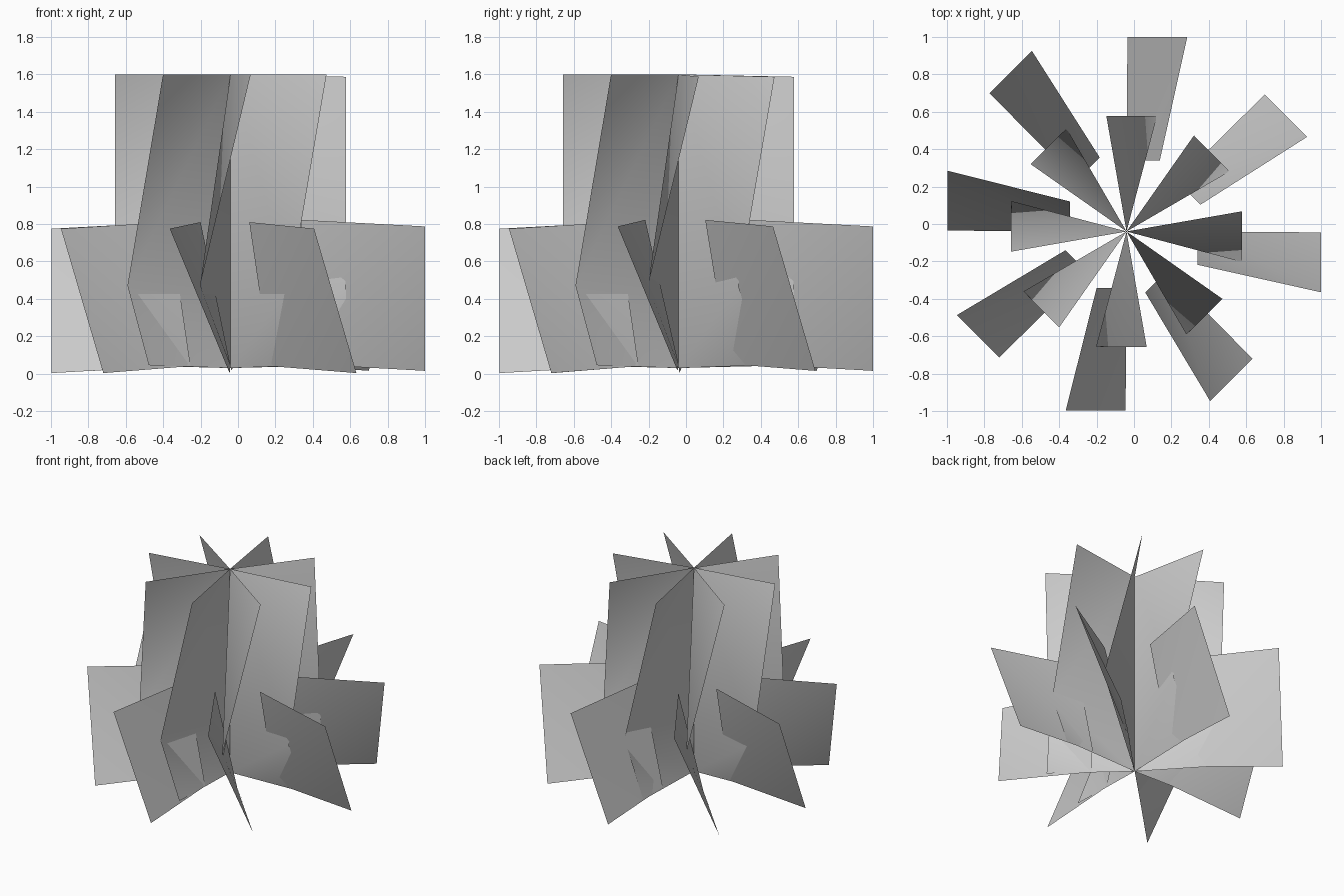
import bpy
from math import cos, sin, pi

if "Cube" in bpy.data.objects:
    bpy.data.objects.remove(bpy.data.objects["Cube"])

CENTRE = (-0.04, -0.04)   # shared axis of all leaf cards


def leaf_card(name, angle, points, faces):
    """points are (radius, sideways offset, height) about the shared axis."""
    c, s = cos(angle), sin(angle)
    verts = [(CENTRE[0] + r * c - t * s, CENTRE[1] + r * s + t * c, z) for r, t, z in points]
    mesh = bpy.data.meshes.new(name)
    mesh.from_pydata(verts, [], faces)
    for p in mesh.polygons:
        p.use_smooth = True
    obj = bpy.data.objects.new(name, mesh)
    bpy.context.collection.objects.link(obj)


for i in range(8):
    angle = i * pi / 4
    far = i < 4   # the first four cards sit slightly further out

    # Tall inner leaf: straight edge on the axis, bent and twisted outer edge
    top = 1.587 if far else 1.6
    leaf_card(f"inner_leaf_{i + 1}", angle,
              [(0, 0, 1.6), (0, 0, 0.03),
               (0.618, 0, 0.045), (0.616, -0.163, 0.47), (0.618, 0.108, top)],
              [(0, 3, 4), (0, 1, 3), (1, 2, 3)])

    # Short outer leaf: upright card leaning sideways, folded on its diagonal
    r0, r1 = (0.38, 1.04) if far else (0.302, 0.957)
    lift = 0.012 if far else 0.0
    lean = -0.178 if far else -0.16
    leaf_card(f"outer_leaf_{i + 1}", angle,
              [(r0, lean, 0.81 + lift), (r0, 0, 0.04 + lift),
               (r1, -0.005, 0.003 + lift), (r1, -0.325, 0.775 + lift)],
              [(0, 1, 3), (1, 2, 3)])
